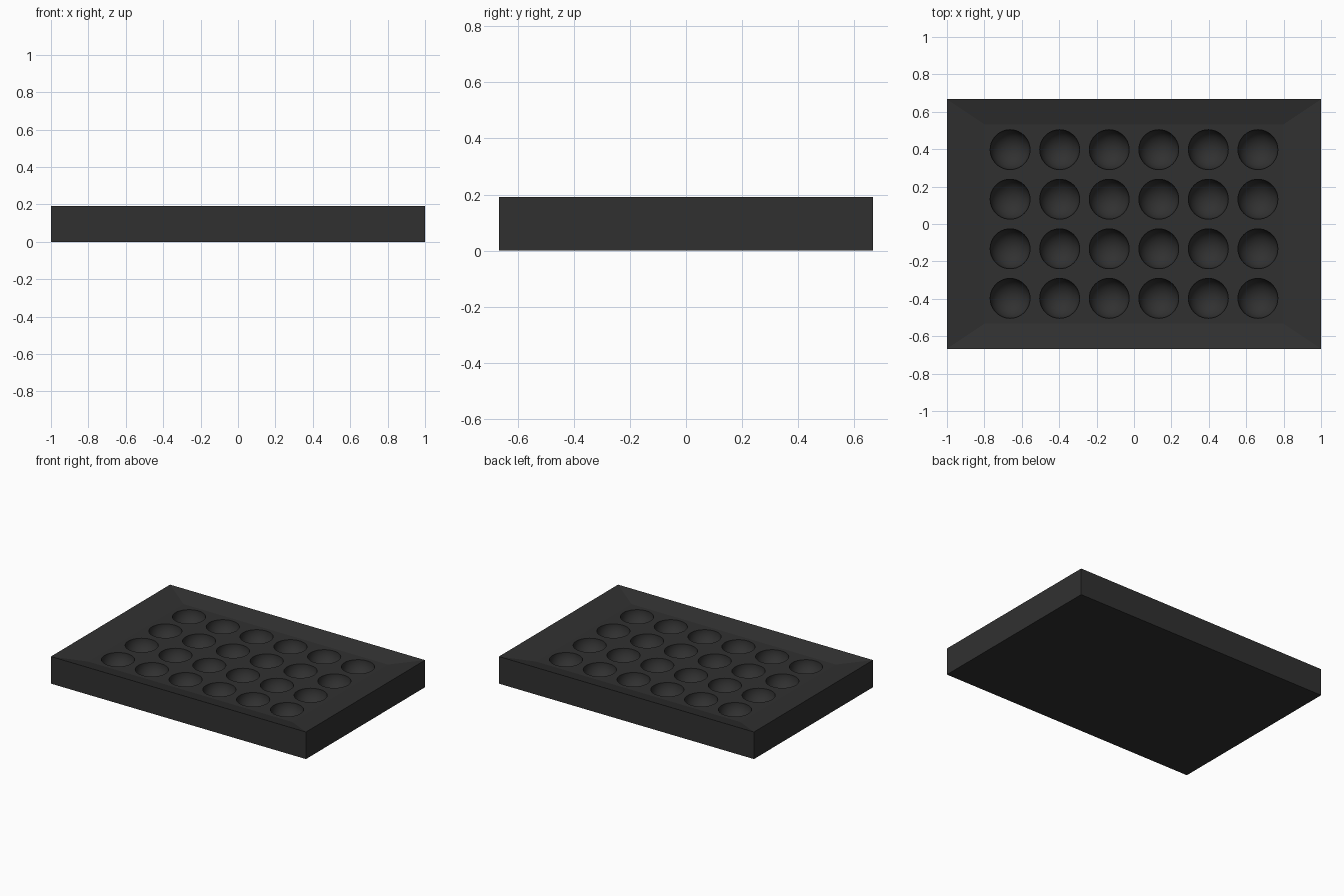
import bpy, bmesh
from mathutils import Matrix

if "Cube" in bpy.data.objects:
    bpy.data.objects.remove(bpy.data.objects["Cube"])

HX, HY, H = 1.0, 0.667, 0.192      # half sizes and height of the tray
IX, IY, FLOOR = 0.80, 0.533, 0.158   # sunken floor inside the sloping border
PITCH, R, DEPTH = 0.265, 0.107, 0.10  # well grid

dark = bpy.data.materials.new("dark_plastic")
dark.diffuse_color = (0.03, 0.03, 0.03, 1)
dark.use_nodes = True
dark.node_tree.nodes["Principled BSDF"].inputs["Base Color"].default_value = dark.diffuse_color


def make_object(name, bm):
    bmesh.ops.recalc_face_normals(bm, faces=bm.faces)
    mesh = bpy.data.meshes.new(name)
    bm.to_mesh(mesh)
    bm.free()
    mesh.materials.append(dark)
    obj = bpy.data.objects.new(name, mesh)
    bpy.context.collection.objects.link(obj)
    return obj


# tray slab: stacked rectangles, bottom -> rim -> sunken floor
bm = bmesh.new()
loops = []
for x, y, z in ((HX, HY, 0), (HX, HY, H), (IX, IY, FLOOR)):
    loops.append([bm.verts.new((sx * x, sy * y, z))
                  for sx, sy in ((-1, -1), (1, -1), (1, 1), (-1, 1))])
bm.faces.new(loops[0])
bm.faces.new(loops[-1])
for a, b in zip(loops, loops[1:]):
    for i in range(4):
        j = (i + 1) % 4
        bm.faces.new((a[i], a[j], b[j], b[i]))
tray = make_object("well_tray", bm)

# 6 x 4 round well cutters, smooth so that the bowls stay smooth
bm = bmesh.new()
for i in range(6):
    for j in range(4):
        place = Matrix.Translation(((i - 2.5) * PITCH, (j - 1.5) * PITCH, FLOOR))
        bmesh.ops.create_uvsphere(bm, u_segments=40, v_segments=19, radius=R,
                                  matrix=place @ Matrix.Diagonal((1, 1, DEPTH / R, 1)))
for f in bm.faces:
    f.smooth = True
cutter = make_object("well_cutter", bm)
cutter.hide_render = True

# carve the wells
mod = tray.modifiers.new("wells", 'BOOLEAN')
mod.operation = 'DIFFERENCE'
mod.solver = 'EXACT'
mod.object = cutter
bpy.context.view_layer.objects.active = tray
tray.select_set(True)
bpy.ops.object.modifier_apply(modifier=mod.name)
bpy.data.objects.remove(cutter)
